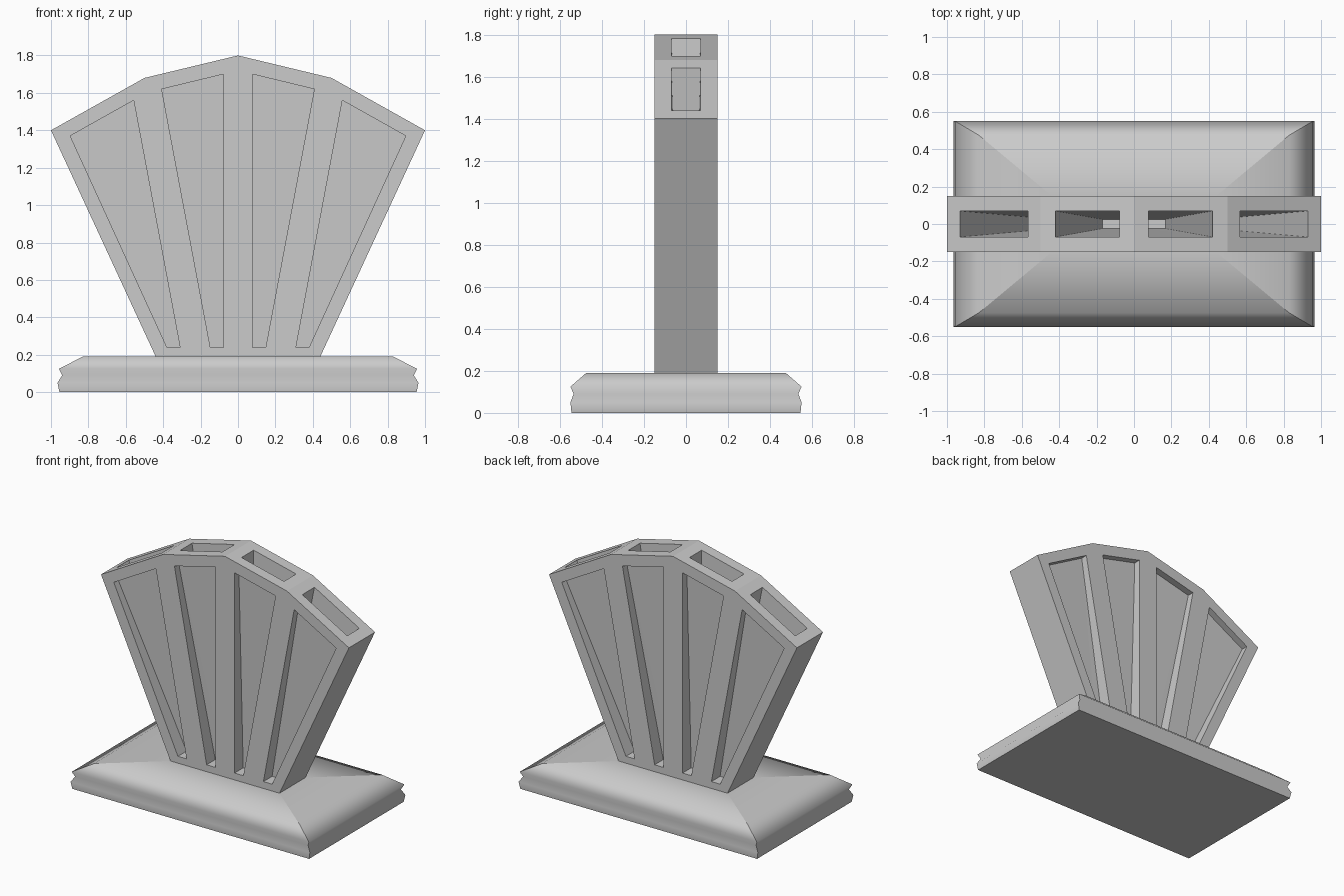
import bpy, bmesh

if "Cube" in bpy.data.objects:
    bpy.data.objects.remove(bpy.data.objects["Cube"])


def make_object(name, bm):
    bmesh.ops.recalc_face_normals(bm, faces=bm.faces)
    mesh = bpy.data.meshes.new(name)
    bm.to_mesh(mesh)
    bm.free()
    obj = bpy.data.objects.new(name, mesh)
    bpy.context.collection.objects.link(obj)
    return obj


def add_solid(bm, loop_a, loop_b, triangulate=False):
    """Closed solid bridging two point loops."""
    a = [bm.verts.new(p) for p in loop_a]
    b = [bm.verts.new(p) for p in loop_b]
    n = len(a)
    faces = [bm.faces.new(a), bm.faces.new(b[::-1])]
    faces += [bm.faces.new((a[i], b[i], b[(i + 1) % n], a[(i + 1) % n])) for i in range(n)]
    if triangulate:
        bmesh.ops.triangulate(bm, faces=faces)


# Base: moulded rectangular plinth, stepped profile of (half x, half y, z)
profile = [(0.955, 0.545, 0), (0.965, 0.55, 0.05), (0.94, 0.535, 0.09),
           (0.957, 0.55, 0.125), (0.83, 0.475, 0.19), (0.44, 0.15, 0.19)]
bm = bmesh.new()
rings = [[bm.verts.new((sx * x, sy * y, z)) for sx, sy in ((-1, -1), (1, -1), (1, 1), (-1, 1))]
         for x, y, z in profile]
bm.faces.new(rings[0][::-1])
bm.faces.new(rings[-1])
for lo, hi in zip(rings, rings[1:]):
    for i in range(4):
        j = (i + 1) % 4
        bm.faces.new((lo[i], lo[j], hi[j], hi[i]))
for f in bm.faces:
    f.smooth = True
for lo, hi in zip(rings, rings[1:]):
    for i in range(4):
        bm.edges.get((lo[i], hi[i])).smooth = False
for i in range(4):
    bm.edges.get((rings[0][i], rings[0][(i + 1) % 4])).smooth = False
make_object("base", bm)

# Fan body: faceted slab
outline = [(-0.44, 0.19), (0.44, 0.19), (1, 1.4), (0.5, 1.68), (0, 1.8), (-0.5, 1.68), (-1, 1.4)]
bm = bmesh.new()
add_solid(bm, [(x, -0.15, z) for x, z in outline], [(x, 0.15, z) for x, z in outline])
body = make_object("fan_body", bm)

# Cutters: tapered face recesses and hollow pockets opening on the top edge
# Corner order: bottom inner, bottom outer, top outer, top inner
recesses = [[(0.077, 0.24), (0.148, 0.24), (0.408, 1.62), (0.077, 1.70)],
            [(0.31, 0.24), (0.38, 0.24), (0.897, 1.37), (0.558, 1.56)]]
pockets = [[(0.077, 0.34), (0.168, 0.34), (0.42, 1.699), (0.077, 1.782)],
           [(0.33, 0.34), (0.426, 0.34), (0.93, 1.439), (0.568, 1.642)]]
bm = bmesh.new()
for side in (-1, 1):
    for quad in recesses:
        depth = [0.05, 0.05, 0.10, 0.10]
        for face in (-1, 1):
            add_solid(bm, [(side * x, face * 0.2, z) for x, z in quad],
                      [(side * x, face * d, z) for (x, z), d in zip(quad, depth)], True)
    for inner, outer, top_outer, top_inner in pockets:
        t = 1.06

        def level(pts, w):
            (x0, z0), (x1, z1) = pts
            return [(side * x0, -w, z0), (side * x1, -w, z1),
                    (side * x1, w, z1), (side * x0, w, z0)]

        def past(p, q):
            return (p[0] + (q[0] - p[0]) * t, p[1] + (q[1] - p[1]) * t)

        add_solid(bm, level((inner, outer), 0.025),
                  level((past(inner, top_inner), past(outer, top_outer)), 0.025 + 0.045 * t), True)
cutter = make_object("recess_cutter", bm)
cutter.hide_render = True

# Carve the body, then drop the cutter
mod = body.modifiers.new("carve", 'BOOLEAN')
mod.operation = 'DIFFERENCE'
mod.solver = 'EXACT'
mod.object = cutter
bpy.context.view_layer.objects.active = body
body.select_set(True)
bpy.ops.object.modifier_apply(modifier=mod.name)
bpy.data.objects.remove(cutter)
